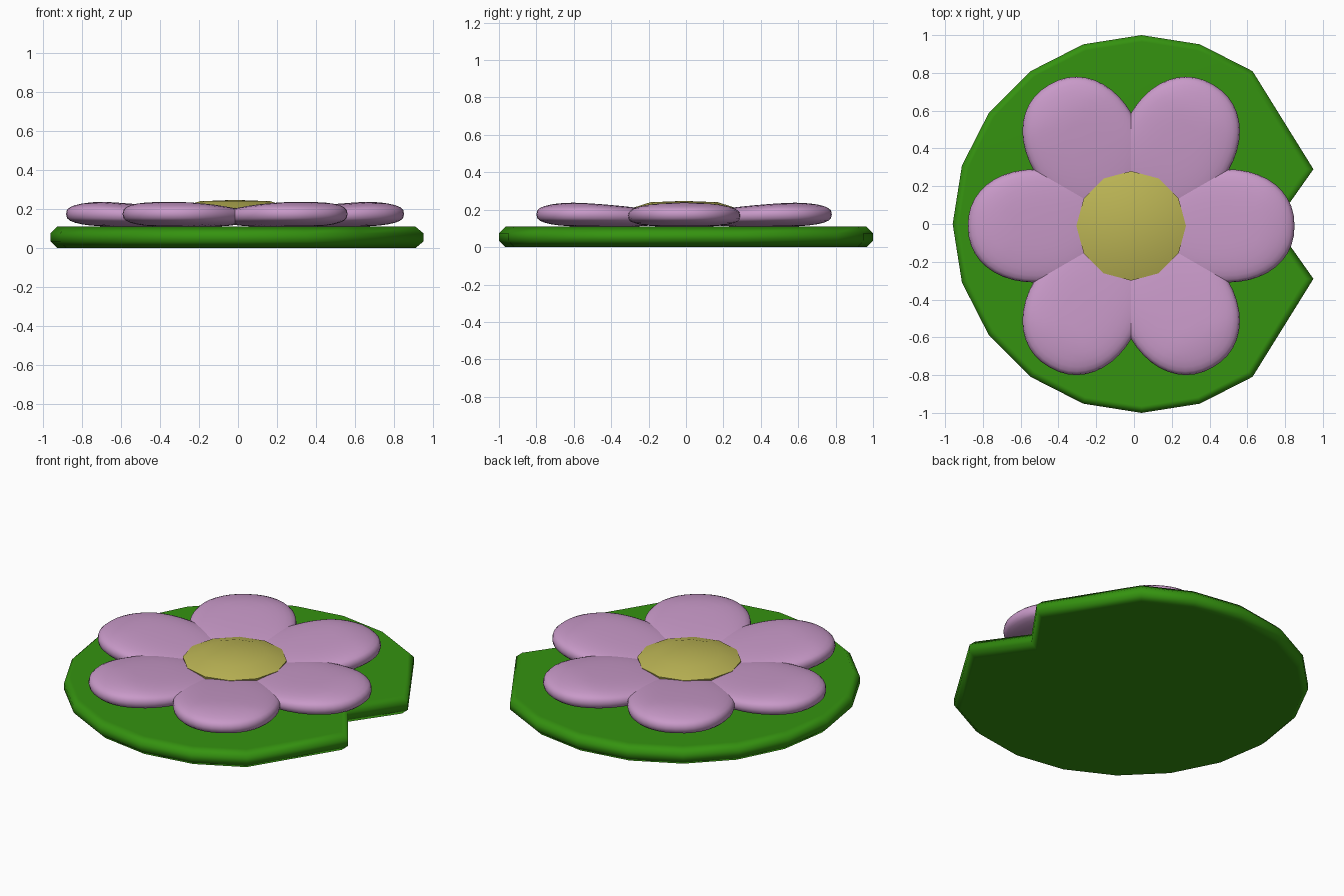
import bpy, bmesh
from math import sin, cos, pi, radians, copysign
from mathutils import Matrix, Vector

cube = bpy.data.objects.get("Cube")
if cube:
    bpy.data.objects.remove(cube, do_unlink=True)


def material(name, rgb):
    m = bpy.data.materials.new(name)
    m.use_nodes = True
    m.diffuse_color = (*rgb, 1)
    m.node_tree.nodes["Principled BSDF"].inputs["Base Color"].default_value = (*rgb, 1)
    return m


green = material("leaf green", (0.035, 0.29, 0.005))
pink = material("petal pink", (0.58, 0.32, 0.58))
yellow = material("centre yellow", (0.50, 0.46, 0.09))


def finish(bm, name, mat, angle):
    bmesh.ops.recalc_face_normals(bm, faces=bm.faces)
    mesh = bpy.data.meshes.new(name)
    bm.to_mesh(mesh)
    bm.free()
    mesh.materials.append(mat)
    ob = bpy.data.objects.new(name, mesh)
    bpy.context.collection.objects.link(ob)
    bpy.ops.object.select_all(action='DESELECT')
    ob.select_set(True)
    bpy.context.view_layer.objects.active = ob
    bpy.ops.object.shade_smooth_by_angle(angle=radians(angle))
    return ob


# Lily pad: twenty-sided disc with a V notch, rim bevelled top and bottom
bm = bmesh.new()
outline = [(0.04 + cos(k * pi / 10), sin(k * pi / 10)) for k in range(2, 19)]
outline = [(0.95, 0.29)] + outline[1:] + [(0.95, -0.29)]
outline[-2:] = [(0.95, -0.29)]
outline.append((0.745, 0))
base = bm.faces.new([bm.verts.new((x, y, 0)) for x, y in outline])
top = bmesh.ops.extrude_face_region(bm, geom=[base])
bmesh.ops.translate(bm, vec=(0, 0, 0.11),
                    verts=[v for v in top["geom"] if isinstance(v, bmesh.types.BMVert)])
bmesh.ops.recalc_face_normals(bm, faces=bm.faces)
rim = [e for e in bm.edges if abs(e.verts[0].co.z - e.verts[1].co.z) < 0.01]
bmesh.ops.bevel(bm, geom=rim, offset=0.035, segments=1, affect='EDGES')
pad = finish(bm, "lily_pad", green, 50)
pad.modifiers.new("flat top shading", 'WEIGHTED_NORMAL').keep_sharp = True

CENTRE = Vector((-0.015, -0.01, 0))


def power(v, e):
    return copysign(abs(v) ** e, v)


# Petals: cushioned ovals, thinner towards the flower's middle
def petal(index, lats=16, lons=40):
    bm = bmesh.new()
    bmesh.ops.create_uvsphere(bm, u_segments=lons, v_segments=lats, radius=1)
    for v in bm.verts:
        height = max(-1, min(1, v.co.z))
        flat = Vector((v.co.x, v.co.y))
        ring = flat.length
        d = flat / ring if ring > 1e-5 else Vector((0, 0))
        spread = ring ** 0.7
        along = 0.5 + 0.365 * spread * power(d.x, 0.92)
        across = 0.3 * spread * power(d.y, 0.92)
        upper = 0.242 - 0.085 * max(0, 0.7 - along)
        lower = 0.108
        z = (upper + lower) / 2 + (upper - lower) / 2 * power(height, 0.7)
        v.co = (along, across, z)
    bm.transform(Matrix.Translation(CENTRE) @ Matrix.Rotation(index * pi / 3, 4, 'Z'))
    finish(bm, f"petal_{index + 1}", pink, 80)


for i in range(6):
    petal(i)

# Flower centre: low twelve-sided dome
bm = bmesh.new()
rings = []
for radius, z in ((0.27, 0.12), (0.29, 0.205), (0.18, 0.24)):
    rings.append([bm.verts.new((radius * cos(k * pi / 6), radius * sin(k * pi / 6), z))
                  for k in range(12)])
for low, high in zip(rings, rings[1:]):
    for k in range(12):
        n = (k + 1) % 12
        bm.faces.new((low[k], low[n], high[n], high[k]))
tip = bm.verts.new((0, 0, 0.247))
for k in range(12):
    bm.faces.new((rings[-1][k], rings[-1][(k + 1) % 12], tip))
bm.faces.new(rings[0])
bm.transform(Matrix.Translation(CENTRE))
finish(bm, "flower_centre", yellow, 40)
